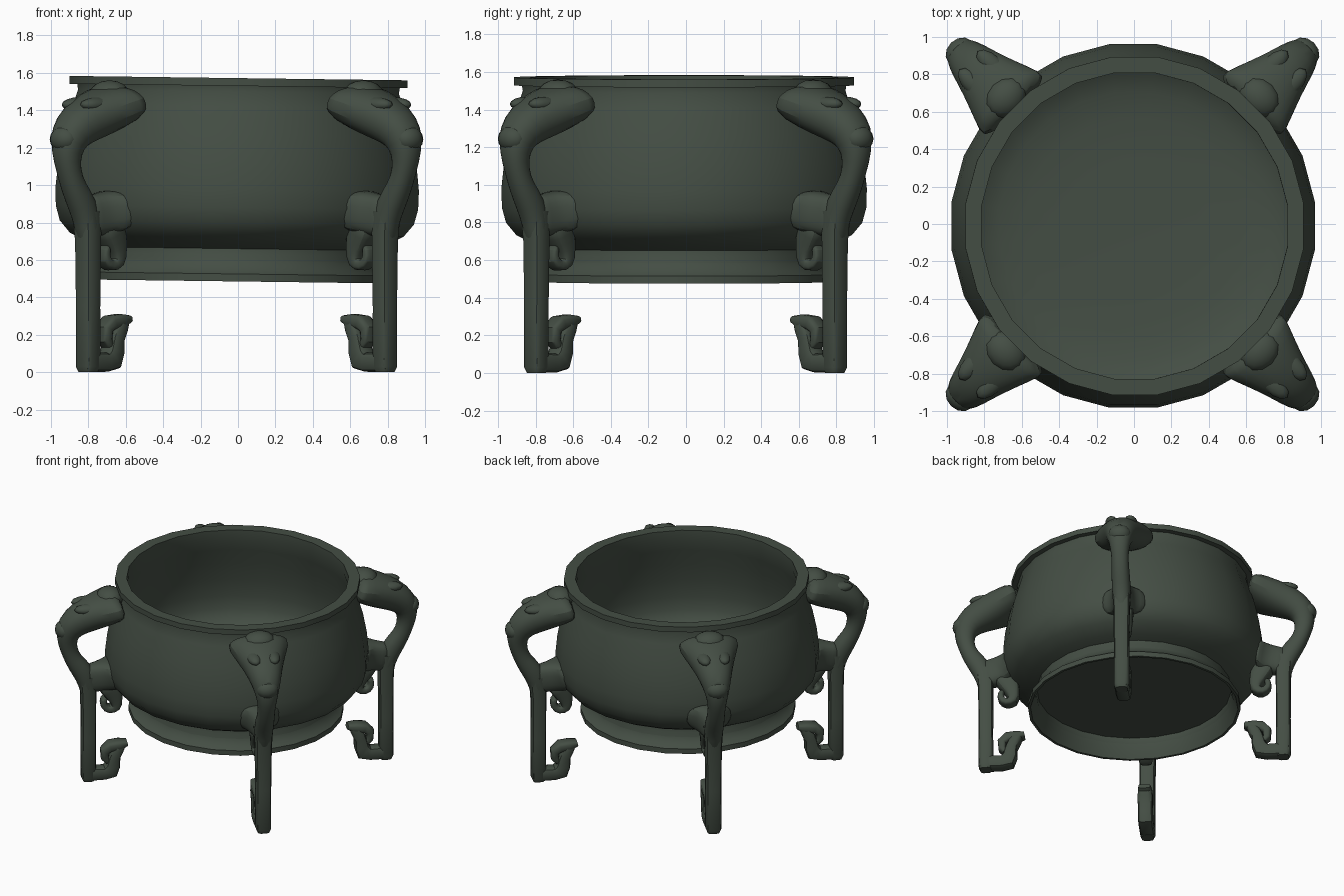
import bpy, bmesh, math
from mathutils import Vector, Matrix

bronze = bpy.data.materials.new("dark green bronze")
bronze.diffuse_color = (0.058, 0.076, 0.058, 1)


def finish(bm, name, angle=40):
    bmesh.ops.recalc_face_normals(bm, faces=bm.faces)
    me = bpy.data.meshes.new(name)
    bm.to_mesh(me)
    bm.free()
    me.materials.append(bronze)
    me.shade_smooth()
    me.set_sharp_from_angle(angle=math.radians(angle))
    return me


def place(me, name, rot=None, subdiv=0):
    ob = bpy.data.objects.new(name, me)
    bpy.context.collection.objects.link(ob)
    if rot is not None:
        ob.rotation_euler = (0, 0, rot)
    if subdiv:
        m = ob.modifiers.new("smooth", 'SUBSURF')
        m.levels = m.render_levels = subdiv
    return ob


def bridge(bm, a, b):
    n = len(a)
    for i in range(n):
        j = (i + 1) % n
        bm.faces.new((a[i], a[j], b[j], b[i]))


def lathe(profile, name, sides=24):
    """Closed solid: first and last profile rings are capped."""
    bm = bmesh.new()
    rings = []
    for r, z in profile:
        rings.append([bm.verts.new((r * math.cos(t), r * math.sin(t), z))
                      for t in [2 * math.pi * (i + 0.5) / sides for i in range(sides)]])
    for a, b in zip(rings, rings[1:]):
        bridge(bm, a, b)
    bm.faces.new(rings[0])
    bm.faces.new(rings[-1])
    return finish(bm, name, 40)


def sweep(path, name, square=1.0, n=12):
    """Tube in the radial plane; path rows are (radius, z, half width, half height)."""
    bm = bmesh.new()
    pts = [Vector((p[0], 0, p[1])) for p in path]
    rings = []
    for k, p in enumerate(path):
        t = (pts[min(k + 1, len(pts) - 1)] - pts[max(k - 1, 0)]).normalized()
        nrm = Vector((-t.z, 0, t.x))
        ring = []
        for i in range(n):
            a = 2 * math.pi * (i + 0.5) / n
            c, s = math.cos(a), math.sin(a)
            c = math.copysign(abs(c) ** square, c)
            s = math.copysign(abs(s) ** square, s)
            ring.append(bm.verts.new(pts[k] + Vector((0, c * p[2], 0)) + nrm * s * p[3]))
        rings.append(ring)
    for a, b in zip(rings, rings[1:]):
        bridge(bm, a, b)
    bm.faces.new(rings[0])
    bm.faces.new(rings[-1])
    return finish(bm, name)


def lumps(items, name):
    """Ellipsoid bumps: (centre, radii)."""
    bm = bmesh.new()
    for c, r in items:
        bmesh.ops.create_uvsphere(bm, u_segments=12, v_segments=8, radius=1,
                                  matrix=Matrix.Translation(c) @ Matrix.Diagonal((*r, 1)))
    return finish(bm, name, 60)


# Bowl: foot recess, foot ring, belly, rim lip, thin-walled inside
bowl = place(lathe([
    (0.73, 0.64), (0.745, 0.56), (0.78, 0.485), (0.80, 0.485), (0.80, 0.525),
    (0.77, 0.545), (0.735, 0.60), (0.73, 0.66), (0.80, 0.683), (0.90, 0.735),
    (0.955, 0.80), (0.977, 0.88), (0.98, 0.98), (0.965, 1.12), (0.935, 1.27),
    (0.89, 1.42), (0.865, 1.50), (0.87, 1.53), (0.912, 1.53), (0.912, 1.572),
    (0.825, 1.572), (0.825, 1.50), (0.85, 1.40), (0.885, 1.27), (0.915, 1.12),
    (0.93, 0.98), (0.92, 0.88), (0.89, 0.81), (0.82, 0.755), (0.72, 0.72),
    (0.58, 0.70), (0.35, 0.69)], "bowl"), "bowl")
bowl.location = (-0.017, -0.01, 0)
bowl.rotation_euler = (0, 0.013, 0)

# Leg pieces, drawn once in the radial plane
head = sweep([
    (0.875, 1.45, 0.24, 0.085), (0.93, 1.43, 0.235, 0.12), (1.05, 1.385, 0.185, 0.13),
    (1.17, 1.335, 0.14, 0.125), (1.265, 1.265, 0.11, 0.11), (1.285, 1.17, 0.08, 0.082),
    (1.27, 1.08, 0.066, 0.064), (1.235, 0.99, 0.068, 0.066), (1.165, 0.90, 0.075, 0.085),
    (1.125, 0.79, 0.07, 0.07), (1.12, 0.66, 0.06, 0.055)], "beast_head", 0.9)
features = lumps([
    ((1.305, 0, 1.245), (0.068, 0.085, 0.07)),
    ((1.12, 0.07, 1.43), (0.12, 0.055, 0.04)), ((1.12, -0.07, 1.43), (0.12, 0.055, 0.04)),
    ((0.96, 0, 1.485), (0.10, 0.12, 0.075))], "beast_features")
bracket = sweep([
    (1.16, 0.83, 0.06, 0.11), (1.08, 0.835, 0.075, 0.115), (1.0, 0.85, 0.10, 0.12),
    (0.955, 0.86, 0.17, 0.115), (0.925, 0.865, 0.19, 0.11)], "bracket", 0.7)
hook = sweep([
    (1.0, 0.82, 0.09, 0.09), (0.95, 0.74, 0.075, 0.085), (0.915, 0.65, 0.062, 0.055),
    (0.91, 0.58, 0.055, 0.045), (0.97, 0.565, 0.05, 0.036), (1.01, 0.60, 0.045, 0.03),
    (1.01, 0.655, 0.045, 0.025), (0.985, 0.67, 0.04, 0.02)], "upper_curl", 0.6)
post = sweep([
    (1.13, 0.86, 0.07, 0.065), (1.122, 0.70, 0.062, 0.057), (1.122, 0.35, 0.057, 0.054),
    (1.122, 0.03, 0.057, 0.055), (1.122, 0.0, 0.045, 0.042)], "post", 0.55)
foot = sweep([
    (1.165, 0.055, 0.05, 0.045), (1.12, 0.055, 0.057, 0.055), (1.0, 0.053, 0.057, 0.052),
    (0.955, 0.068, 0.057, 0.065), (0.938, 0.11, 0.057, 0.055), (0.927, 0.18, 0.057, 0.045),
    (0.90, 0.24, 0.057, 0.045), (0.875, 0.28, 0.05, 0.035)], "foot_curl", 0.6)
tip = sweep([
    (0.83, 0.285, 0.045, 0.02), (0.89, 0.272, 0.055, 0.04), (0.96, 0.265, 0.055, 0.04),
    (1.0, 0.23, 0.05, 0.034), (0.998, 0.17, 0.045, 0.028), (0.975, 0.145, 0.04, 0.022)],
    "foot_curl_tip", 0.6)

# Four legs on the diagonals
for i, side in enumerate(("back_right", "back_left", "front_left", "front_right")):
    rot = math.radians(45 + 90 * i)
    for me, sub in ((head, 1), (features, 0), (bracket, 1), (hook, 1),
                    (post, 0), (foot, 0), (tip, 0)):
        ob = place(me, side + "_leg_" + me.name.split(".")[0], rot, sub)
        ob.location = (-0.008, -0.002, 0)
